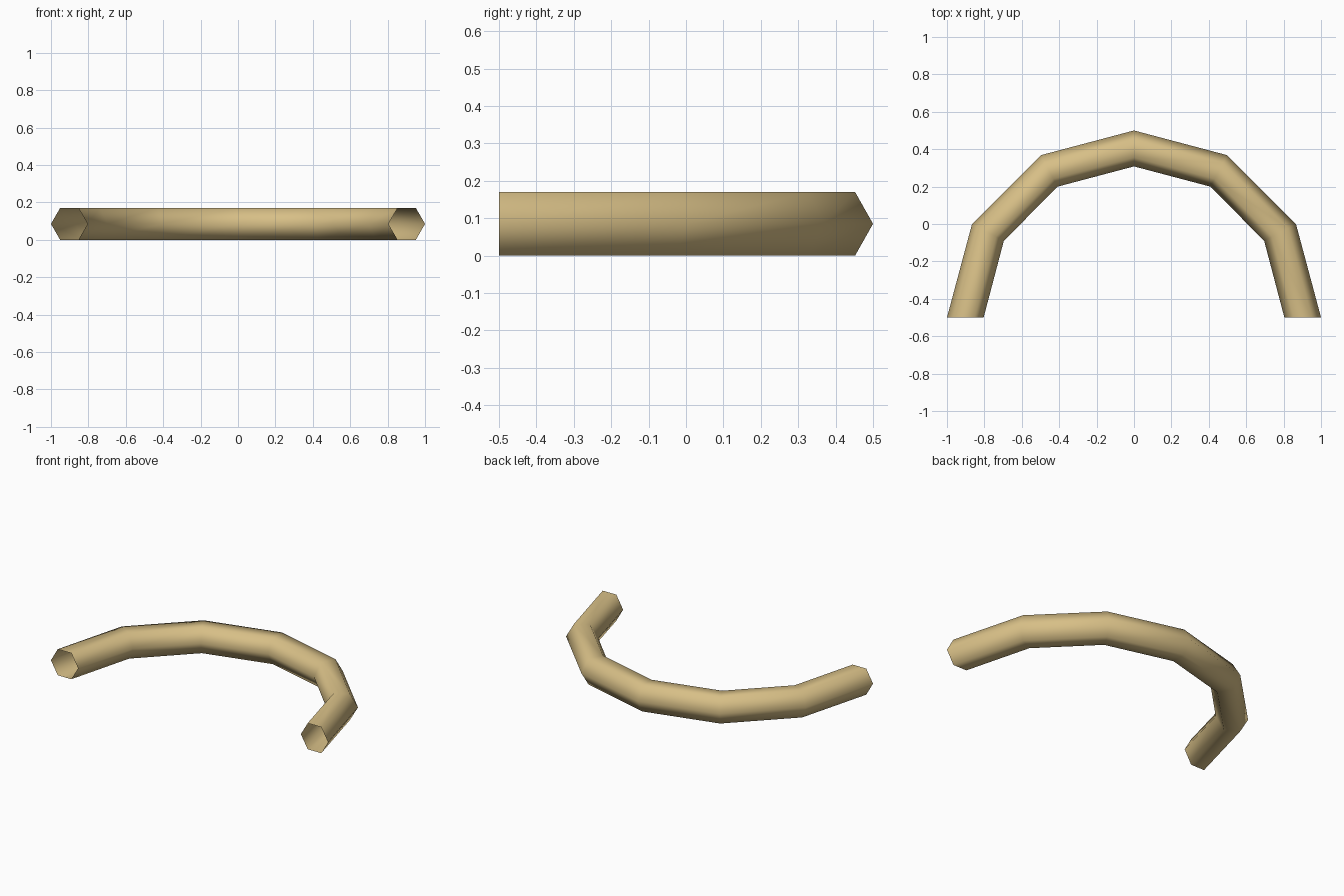
import bpy, bmesh
from math import sin, cos, pi
from mathutils import Vector

cube = bpy.data.objects.get("Cube")
if cube:
    bpy.data.objects.remove(cube, do_unlink=True)

# Material
tan = bpy.data.materials.new("light tan")
tan.use_nodes = True
colour = (0.68, 0.52, 0.24, 1)
tan.diffuse_color = colour
tan.node_tree.nodes["Principled BSDF"].inputs["Base Color"].default_value = colour

# Outer and inner bend points of one half, from the open end to the middle
SIDES = 6
HALF_HEIGHT = 0.085
half = [((1, -0.5), (0.804, -0.5)),
        ((0.866, 0), (0.696, -0.09)),
        ((0.498, 0.368), (0.408, 0.2)),
        ((0, 0.5), (0, 0.308))]
flip = lambda p: (-p[0], p[1])
stations = half + [(flip(o), flip(i)) for o, i in reversed(half[:-1])]

# Hollow six-sided tube, mitred at each bend and open at both ends
bm = bmesh.new()
rings = []
for outer, inner in stations:
    outer, inner = Vector(outer), Vector(inner)
    centre, arm = (outer + inner) / 2, (outer - inner) / 2
    ring = []
    for k in range(SIDES):
        a = 2 * pi * k / SIDES
        p = centre + arm * cos(a)
        ring.append(bm.verts.new((p.x, p.y, HALF_HEIGHT * (1 + sin(a) / sin(pi / 3)))))
    rings.append(ring)
for r, s in zip(rings, rings[1:]):
    for k in range(SIDES):
        n = (k + 1) % SIDES
        bm.faces.new((r[k], s[k], s[n], r[n])).smooth = True

mesh = bpy.data.meshes.new("curved_tube")
bm.to_mesh(mesh)
bm.free()
mesh.materials.append(tan)
tube = bpy.data.objects.new("curved_tube", mesh)
bpy.context.collection.objects.link(tube)
